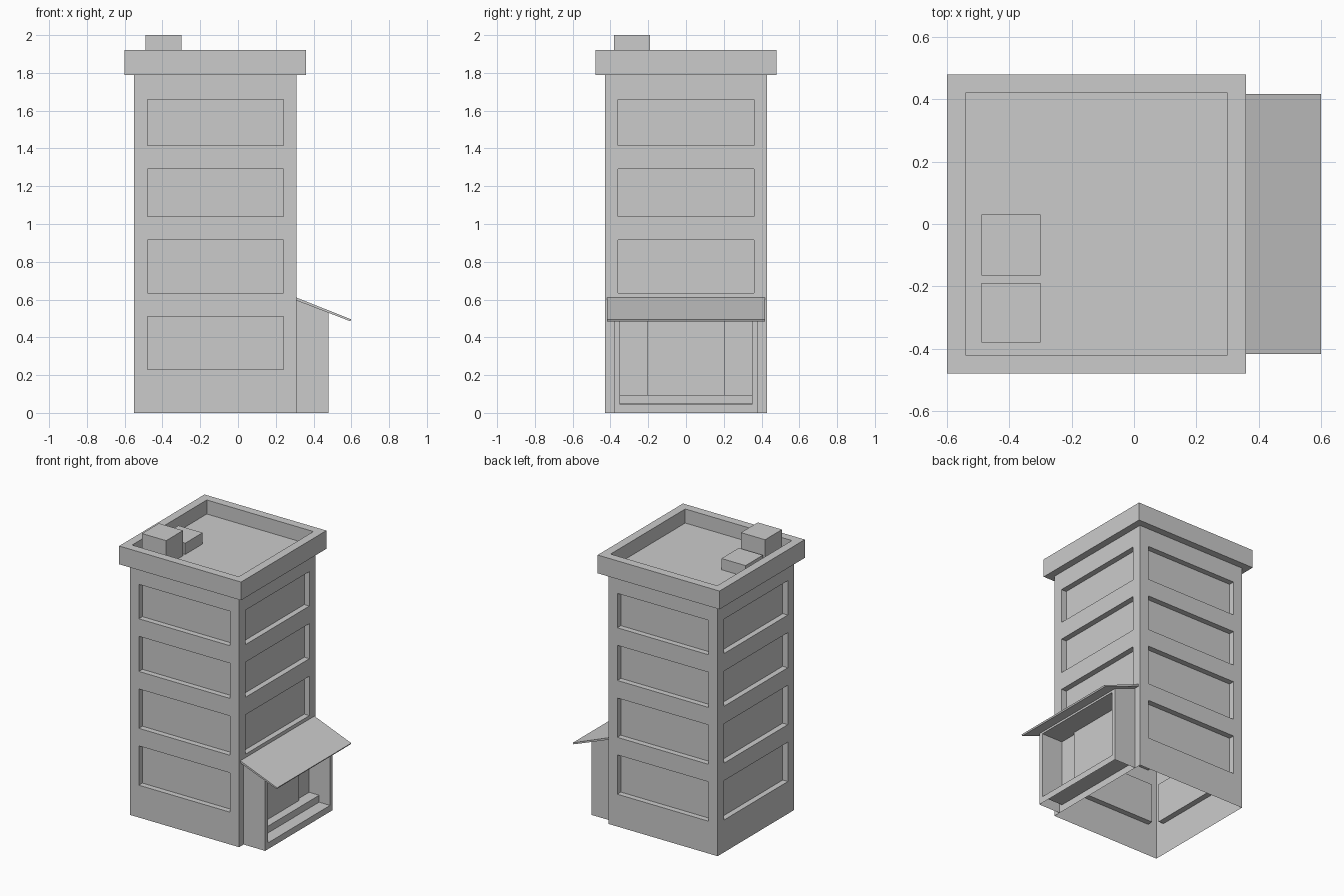
import bpy, bmesh
from mathutils import Vector

if "Cube" in bpy.data.objects:
    bpy.data.objects.remove(bpy.data.objects["Cube"])

CX = -0.12  # tower centre line


def finish(name, bm):
    mesh = bpy.data.meshes.new(name)
    bm.to_mesh(mesh)
    bm.free()
    obj = bpy.data.objects.new(name, mesh)
    bpy.context.collection.objects.link(obj)
    return obj


def prism(profile, y0, y1):
    """Extrude an x-z profile from y0 to y1."""
    bm = bmesh.new()
    face = bm.faces.new([bm.verts.new((x, y0, z)) for x, z in profile])
    new = bmesh.ops.extrude_face_region(bm, geom=[face])["geom"]
    bmesh.ops.translate(bm, vec=(0, y1 - y0, 0),
                        verts=[v for v in new if isinstance(v, bmesh.types.BMVert)])
    bmesh.ops.recalc_face_normals(bm, faces=bm.faces)
    return bm


def box(x0, x1, y0, y1, z0, z1):
    return prism([(x0, z0), (x1, z0), (x1, z1), (x0, z1)], y0, y1)


def cut(bm, axis, values):
    normal = Vector((0, 0, 0))
    normal[axis] = 1
    for value in values:
        bmesh.ops.bisect_plane(bm, geom=bm.verts[:] + bm.edges[:] + bm.faces[:],
                               plane_co=normal * value, plane_no=normal)


def recess(bm, test, depth):
    """Push the selected faces inward, leaving pocket walls."""
    bm.normal_update()
    faces = [f for f in bm.faces if test(f.calc_center_median(), f.normal)]
    for f in bmesh.ops.extrude_discrete_faces(bm, faces=faces)["faces"]:
        f.normal_update()
        bmesh.ops.translate(bm, vec=f.normal * -depth, verts=f.verts[:])


def drop(bm, test):
    bm.normal_update()
    gone = [f for f in bm.faces if test(f.calc_center_median(), f.normal)]
    bmesh.ops.delete(bm, geom=gone, context='FACES')


# Tower: open underneath, recessed window bands on every wall
bands = [(0.23, 0.51), (0.635, 0.915), (1.04, 1.29), (1.415, 1.66)]
bm = box(CX - 0.43, CX + 0.43, -0.43, 0.43, 0, 1.79)
cut(bm, 0, (CX - 0.36, CX + 0.36))
cut(bm, 1, (-0.36, 0.36))
cut(bm, 2, [z for band in bands for z in band])
drop(bm, lambda c, n: n.z < -0.9)


def is_window(c, n):
    if abs(n.z) > 0.5 or not any(a < c.z < b for a, b in bands):
        return False
    if n.x > 0.5 and c.z < 0.6:  # the porch covers this one
        return False
    return abs(c.y if abs(n.x) > 0.5 else c.x - CX) < 0.36


recess(bm, is_window, 0.04)
finish("tower", bm)

# Overhanging cornice with sunken roof deck
bm = box(CX - 0.48, CX + 0.48, -0.48, 0.48, 1.79, 1.92)
cut(bm, 0, (CX - 0.42, CX + 0.42))
cut(bm, 1, (-0.42, 0.42))
recess(bm, lambda c, n: n.z > 0.9 and abs(c.x - CX) < 0.4 and abs(c.y) < 0.4, 0.1)
finish("roof_parapet", bm)

# Rooftop boxes
finish("roof_box_tall", box(-0.49, -0.30, -0.38, -0.19, 1.82, 2.0))
finish("roof_box_low", box(-0.49, -0.30, -0.165, 0.03, 1.82, 1.90))

# Porch: sloped top, deep front opening, open underneath
bm = prism([(0.31, 0), (0.48, 0), (0.48, 0.53), (0.31, 0.597)], -0.38, 0.38)
cut(bm, 1, (-0.35, 0.35))
cut(bm, 2, (0.045, 0.515))
drop(bm, lambda c, n: n.z < -0.9 or n.x < -0.9)
recess(bm, lambda c, n: n.x > 0.9 and abs(c.y) < 0.35 and 0.045 < c.z < 0.515, 0.165)
finish("porch", bm)

# Door panel and step inside the porch
finish("door", box(0.312, 0.335, -0.205, 0.205, 0.05, 0.513))
finish("step", box(0.316, 0.395, -0.349, 0.349, 0.046, 0.095))

# Sloping awning
finish("awning", prism([(0.31, 0.595), (0.595, 0.485), (0.60, 0.495), (0.31, 0.61)],
                       -0.417, 0.417))
